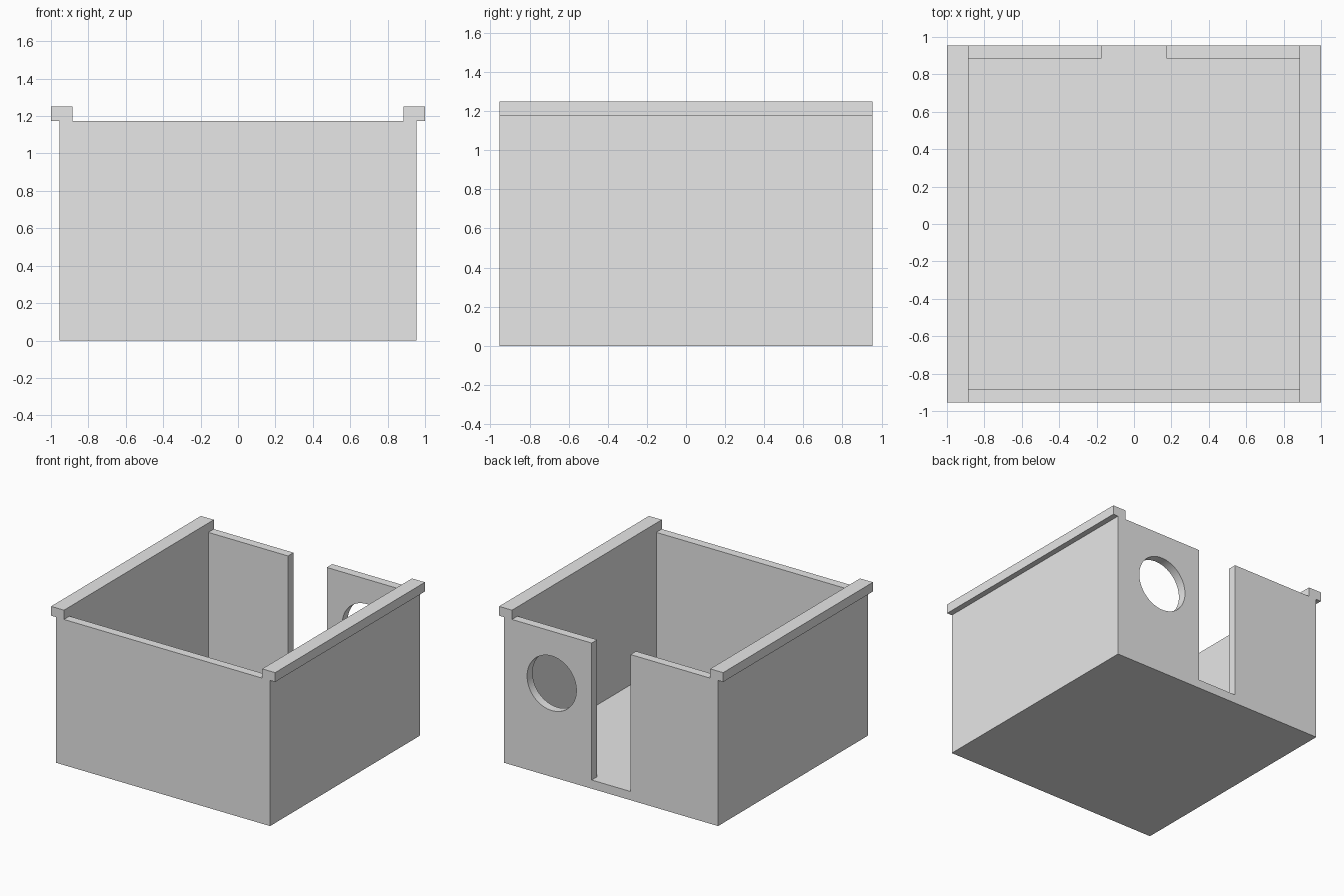
import bpy
import bmesh
import math
from mathutils import Matrix, Vector

default = bpy.data.objects.get("Cube")
if default:
    bpy.data.objects.remove(default, do_unlink=True)

OUTER, INNER, LIP = 0.955, 0.885, 1.0   # half widths: wall outside, wall inside, rail outside
FLOOR, RIM, TOP = 0.07, 1.175, 1.25     # heights: floor, wall rim, rail top
SLOT = 0.173                            # half width of the doorway

grey = bpy.data.materials.new("light grey")
grey.use_nodes = True
grey.diffuse_color = (0.8, 0.8, 0.8, 1)
grey.node_tree.nodes["Principled BSDF"].inputs["Base Color"].default_value = grey.diffuse_color


def to_object(name, bm):
    bmesh.ops.recalc_face_normals(bm, faces=bm.faces)
    mesh = bpy.data.meshes.new(name)
    bm.to_mesh(mesh)
    bm.free()
    mesh.materials.append(grey)
    obj = bpy.data.objects.new(name, mesh)
    bpy.context.collection.objects.link(obj)
    return obj


def box(name, low, high):
    low, high = Vector(low), Vector(high)
    bm = bmesh.new()
    place = Matrix.Translation((low + high) / 2) @ Matrix.Diagonal((*(high - low), 1))
    bmesh.ops.create_cube(bm, size=1, matrix=place)
    return to_object(name, bm)


def cut(target, cutter):
    mod = target.modifiers.new("cut", 'BOOLEAN')
    mod.operation = 'DIFFERENCE'
    mod.solver = 'EXACT'
    mod.object = cutter
    bpy.context.view_layer.objects.active = target
    bpy.ops.object.modifier_apply(modifier=mod.name)
    bpy.data.objects.remove(cutter, do_unlink=True)


# Box body with overhanging side rails: mirrored profile extruded front to back
half = [(OUTER, 0), (OUTER, RIM), (LIP, RIM), (LIP, TOP), (INNER, TOP), (INNER, RIM)]
profile = half + [(-x, z) for x, z in reversed(half)]
bm = bmesh.new()
face = bm.faces.new([bm.verts.new((x, -OUTER, z)) for x, z in profile])
extruded = bmesh.ops.extrude_face_region(bm, geom=[face])["geom"]
bmesh.ops.translate(bm, vec=(0, 2 * OUTER, 0),
                    verts=[v for v in extruded if isinstance(v, bmesh.types.BMVert)])
body = to_object("open_box", bm)

# Hollow interior
cut(body, box("interior_cutter", (-INNER, -INNER, FLOOR), (INNER, INNER, TOP + 0.2)))

# Doorway in the back wall, down to the floor
cut(body, box("doorway_cutter", (-SLOT, INNER - 0.1, FLOOR), (SLOT, OUTER + 0.1, TOP + 0.2)))

# Round opening in the back wall
bm = bmesh.new()
bmesh.ops.create_cone(bm, cap_ends=True, segments=64, radius1=0.22, radius2=0.22, depth=0.3,
                      matrix=Matrix.Translation((0.53, (INNER + OUTER) / 2, 0.755))
                      @ Matrix.Rotation(math.pi / 2, 4, 'X'))
cut(body, to_object("round_cutter", bm))

# Smooth the round opening, keep the corners sharp
bpy.ops.object.select_all(action='DESELECT')
body.select_set(True)
bpy.context.view_layer.objects.active = body
bpy.ops.object.shade_smooth_by_angle(angle=math.radians(30))
